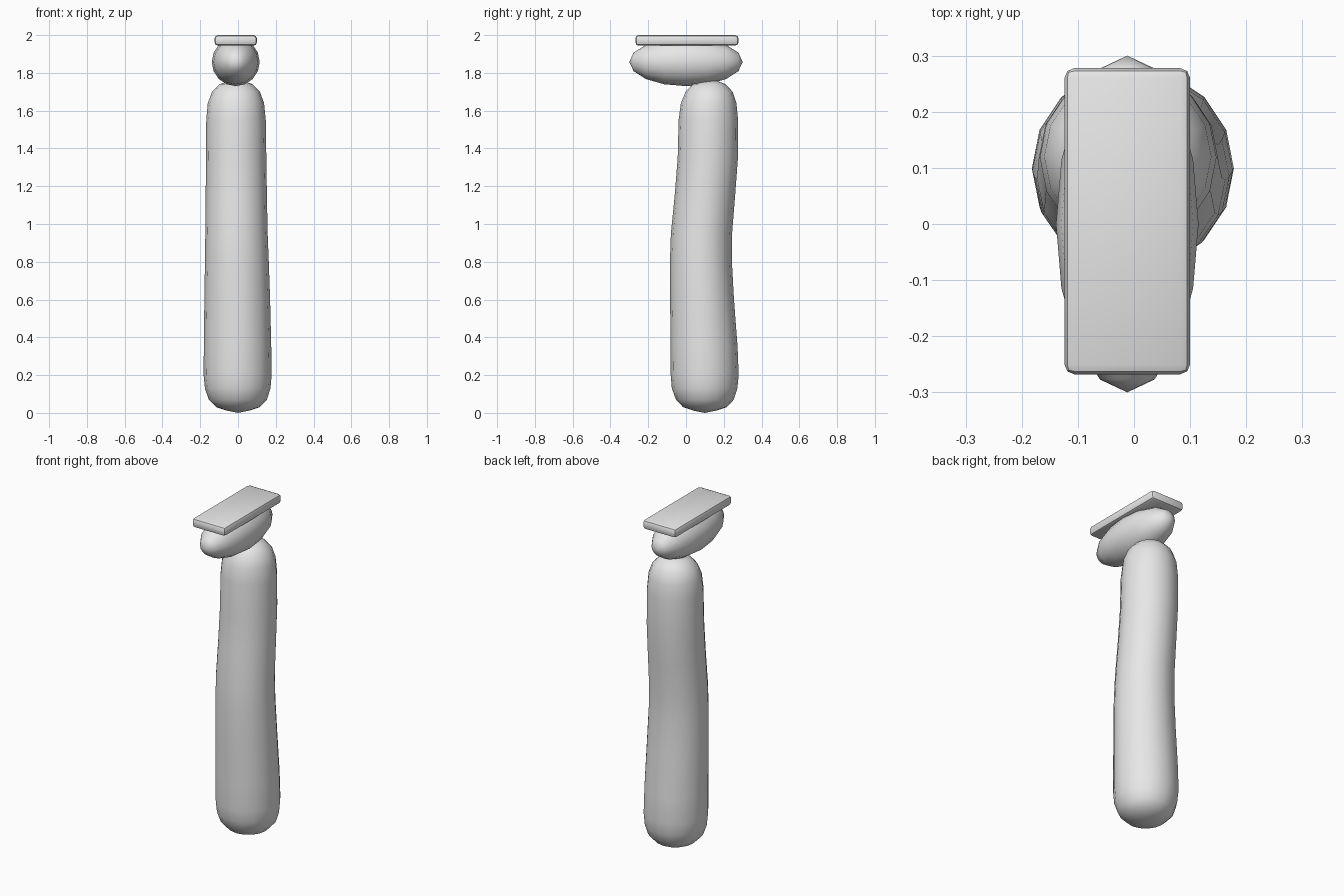
import bpy, bmesh, math
from mathutils import Matrix

cube = bpy.data.objects.get("Cube")
if cube:
    bpy.data.objects.remove(cube)

grey = bpy.data.materials.new("light_grey")
grey.use_nodes = True
grey.diffuse_color = (0.8, 0.8, 0.8, 1)
grey.node_tree.nodes["Principled BSDF"].inputs["Base Color"].default_value = (0.8, 0.8, 0.8, 1)


def add_part(name, bm, angle):
    bmesh.ops.recalc_face_normals(bm, faces=bm.faces)
    mesh = bpy.data.meshes.new(name)
    bm.to_mesh(mesh)
    bm.free()
    mesh.materials.append(grey)
    obj = bpy.data.objects.new(name, mesh)
    bpy.context.collection.objects.link(obj)
    bpy.ops.object.select_all(action="DESELECT")
    obj.select_set(True)
    bpy.context.view_layer.objects.active = obj
    bpy.ops.object.shade_smooth_by_angle(angle=math.radians(angle))
    return obj


# Gently bent column: height, x range, y range of each ring
rings = [
    (0.012, -0.06, 0.06, 0.04, 0.16),
    (0.03, -0.115, 0.115, -0.015, 0.215),
    (0.07, -0.155, 0.153, -0.053, 0.253),
    (0.13, -0.175, 0.172, -0.075, 0.272),
    (0.20, -0.182, 0.178, -0.081, 0.279),
    (0.35, -0.181, 0.176, -0.082, 0.273),
    (0.60, -0.178, 0.17, -0.084, 0.254),
    (0.80, -0.175, 0.163, -0.085, 0.243),
    (0.95, -0.173, 0.157, -0.08, 0.244),
    (1.15, -0.171, 0.153, -0.06, 0.26),
    (1.35, -0.17, 0.15, -0.044, 0.275),
    (1.55, -0.168, 0.147, -0.039, 0.276),
    (1.64, -0.16, 0.138, -0.027, 0.267),
    (1.70, -0.137, 0.116, -0.002, 0.247),
    (1.74, -0.097, 0.077, 0.035, 0.21),
    (1.756, -0.05, 0.035, 0.08, 0.17),
]
SIDES = 16
bm = bmesh.new()
loops = []
for z, x0, x1, y0, y1 in rings:
    loop = []
    for i in range(SIDES):
        a = math.tau * i / SIDES
        loop.append(bm.verts.new(((x0 + x1) / 2 + (x1 - x0) / 2 * math.cos(a),
                                  (y0 + y1) / 2 + (y1 - y0) / 2 * math.sin(a), z)))
    loops.append(loop)
for low, high in zip(loops, loops[1:]):
    for i in range(SIDES):
        j = (i + 1) % SIDES
        bm.faces.new((low[i], low[j], high[j], high[i]))
# Rounded ends close on a centre point
for loop, tip in ((loops[0], (0, 0.1, 0)), (loops[-1], (-0.008, 0.125, 1.762))):
    centre = bm.verts.new(tip)
    for i in range(SIDES):
        bm.faces.new((loop[i], loop[(i + 1) % SIDES], centre))
add_part("column", bm, 60)

# Egg-shaped head with its poles pointing front and back
bm = bmesh.new()
bmesh.ops.create_uvsphere(bm, u_segments=16, v_segments=8, radius=1)
bmesh.ops.transform(bm, verts=bm.verts, matrix=Matrix.Translation((-0.012, 0, 1.858))
                    @ Matrix.Diagonal((0.127, 0.3, 0.128, 1))
                    @ Matrix.Rotation(math.pi / 2, 4, "X"))
add_part("head", bm, 60)

# Flat rounded plate on top
bm = bmesh.new()
bmesh.ops.create_cube(bm, size=1, matrix=Matrix.Translation((-0.012, 0.005, 1.972))
                      @ Matrix.Diagonal((0.224, 0.546, 0.056, 1)))
bmesh.ops.bevel(bm, geom=bm.edges[:], offset=0.018, segments=2, profile=0.5, affect="EDGES")
add_part("top_plate", bm, 35)
